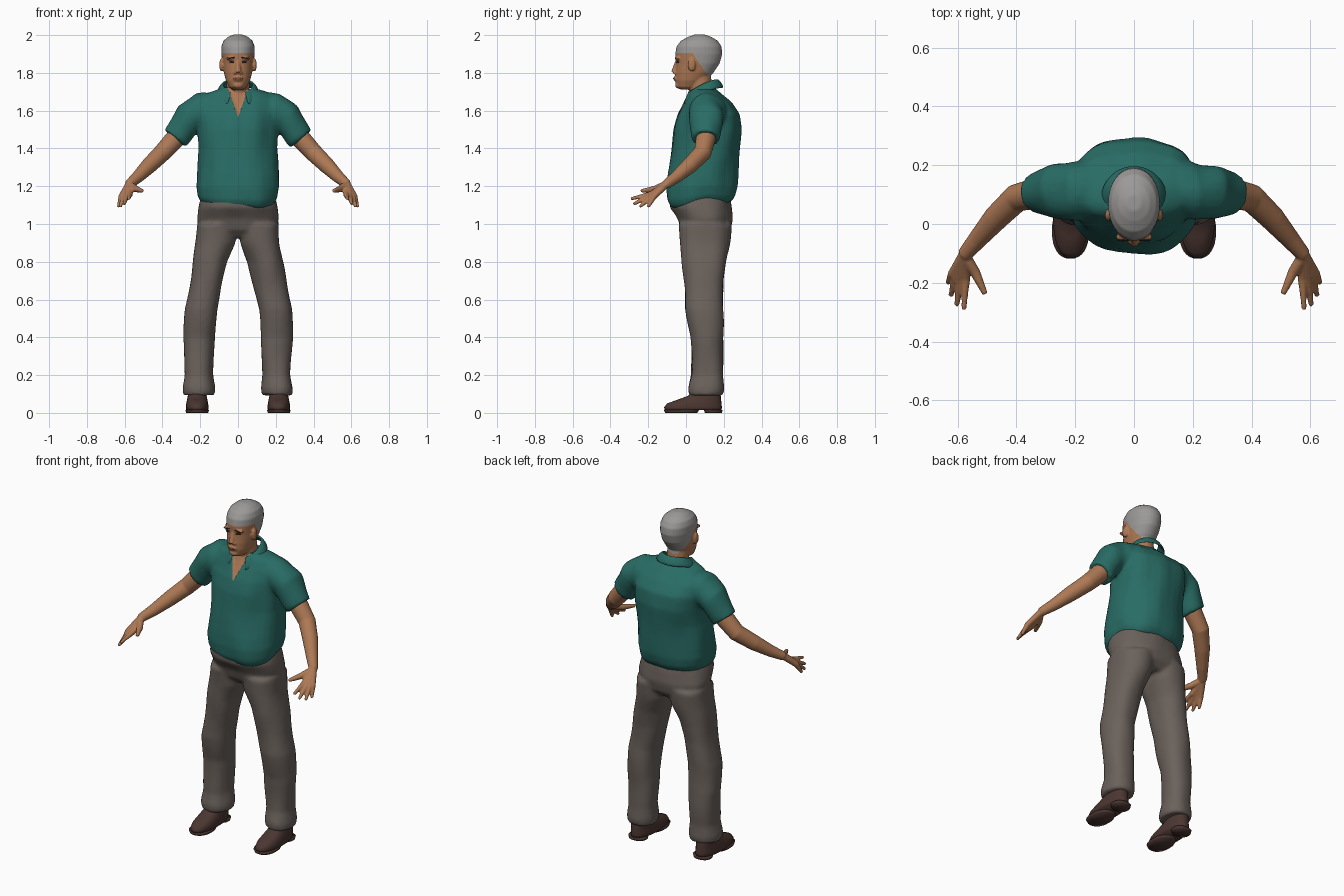
import bpy, bmesh, math
from mathutils import Vector, noise
from mathutils.bvhtree import BVHTree

cube = bpy.data.objects.get("Cube")
if cube:
    bpy.data.objects.remove(cube, do_unlink=True)


def material(name, rgb):
    m = bpy.data.materials.new(name)
    m.use_nodes = True
    m.diffuse_color = (*rgb, 1)
    bsdf = m.node_tree.nodes["Principled BSDF"]
    bsdf.inputs["Base Color"].default_value = (*rgb, 1)
    bsdf.inputs["Roughness"].default_value = 0.8
    return m


SKIN = material("skin", (0.42, 0.19, 0.09))
TEAL = material("teal cloth", (0.022, 0.15, 0.13))
GREY = material("grey brown cloth", (0.145, 0.12, 0.105))
HAIR = material("grey hair", (0.33, 0.32, 0.31))
LEATHER = material("brown leather", (0.07, 0.037, 0.031))
DARK = material("dark brown", (0.03, 0.018, 0.014))
LIPS = material("lips", (0.30, 0.115, 0.065))


def loft(bm, rings, n=32, power=2.0):
    """Closed skin through rings of (centre, half axis u, half axis v)."""
    def bend(c):
        return math.copysign(abs(c) ** (2 / power), c)
    loops = []
    for c, u, v in rings:
        angles = [2 * math.pi * i / n for i in range(n)]
        loops.append([bm.verts.new(c + u * bend(math.cos(a)) + v * bend(math.sin(a))) for a in angles])
    faces = [bm.faces.new(loops[0][::-1]), bm.faces.new(loops[-1])]
    for a, b in zip(loops, loops[1:]):
        for i in range(n):
            j = (i + 1) % n
            faces.append(bm.faces.new((a[i], a[j], b[j], b[i])))
    bmesh.ops.recalc_face_normals(bm, faces=faces)


def stack(bm, rows, x=0, power=2.3):
    """Level rings from rows of (z, front y, back y, half width[, centre x])."""
    rings = []
    for z, y0, y1, w, *cx in rows:
        c = Vector((x * cx[0] if cx else x, (y0 + y1) / 2, z))
        rings.append((c, Vector((w, 0, 0)), Vector((0, (y1 - y0) / 2, 0))))
    loft(bm, rings, power=power)


def tube(bm, path, s=1, n=20):
    """Round limb through points (x, y, z, radius), flipped in x by s."""
    pts = [Vector((s * p[0], p[1], p[2])) for p in path]
    rings = []
    for i, p in enumerate(pts):
        t = (pts[min(i + 1, len(pts) - 1)] - pts[max(i - 1, 0)]).normalized()
        u = t.cross(Vector((0.3, 1, 0.2))).normalized()
        rings.append((p, u * path[i][3], t.cross(u) * path[i][3]))
    loft(bm, rings, n)


def ball(bm, centre, size):
    r = bmesh.ops.create_uvsphere(bm, u_segments=20, v_segments=12, radius=1)
    for v in r["verts"]:
        v.co = Vector(centre) + Vector(a * b for a, b in zip(v.co, size))


def make(name, bm, *mats):
    mesh = bpy.data.meshes.new(name)
    bm.to_mesh(mesh)
    bm.free()
    for m in mats:
        mesh.materials.append(m)
    mesh.shade_smooth()
    obj = bpy.data.objects.new(name, mesh)
    bpy.context.scene.collection.objects.link(obj)
    return obj


def fuse(obj, voxel, smooth):
    """Melt overlapping parts into one skin and bake it; returns a bmesh."""
    mod = obj.modifiers.new("fuse", "REMESH")
    mod.mode, mod.voxel_size = "VOXEL", voxel
    mod = obj.modifiers.new("soften", "SMOOTH")
    mod.iterations = smooth
    deps = bpy.context.evaluated_depsgraph_get()
    mesh = bpy.data.meshes.new_from_object(obj.evaluated_get(deps))
    obj.modifiers.clear()
    bm = bmesh.new()
    bm.from_mesh(mesh)
    bpy.data.meshes.remove(mesh)
    bm.normal_update()
    return bm


def store(obj, bm):
    bm.to_mesh(obj.data)
    bm.free()
    obj.data.shade_smooth()


def folds(bm, amount, scale):
    for v, nrm in [(v, v.normal.copy()) for v in bm.verts]:
        p = Vector(a * b for a, b in zip(v.co, scale))
        v.co += nrm * amount * noise.noise(p)


def cut(bm, point, normal, keep=lambda v: True):
    verts = [v for v in bm.verts if keep(v)]
    faces = {f for v in verts for f in v.link_faces}
    edges = {e for f in faces for e in f.edges}
    geom = list({v for f in faces for v in f.verts}) + list(edges) + list(faces)
    bmesh.ops.bisect_plane(bm, geom=geom, plane_co=point, plane_no=normal, dist=1e-5)


# Trousers: hips and two legs melted together
bm = bmesh.new()
stack(bm, [(0.93, 0.02, 0.2, 0.12), (0.97, -0.025, 0.235, 0.2), (1.03, -0.045, 0.25, 0.215),
           (1.09, -0.085, 0.245, 0.208), (1.17, -0.08, 0.23, 0.19)])
LEG = [(0.095, 0.02, 0.195, 0.08, 0.207), (0.13, 0.015, 0.2, 0.084, 0.207),
       (0.2, 0.03, 0.192, 0.074, 0.205), (0.4, 0.028, 0.198, 0.083, 0.206),
       (0.55, -0.002, 0.195, 0.087, 0.195), (0.7, -0.012, 0.198, 0.09, 0.167),
       (0.8, -0.018, 0.21, 0.092, 0.147), (0.9, -0.027, 0.228, 0.107, 0.118),
       (1.0, -0.035, 0.243, 0.106, 0.11)]
for s in (1, -1):
    stack(bm, LEG, s)
trousers = make("trousers", bm, GREY)
bm = fuse(trousers, 0.011, 5)
folds(bm, 0.010, (9, 9, 5))
store(trousers, bm)

# Shirt: torso and sleeves melted together
bm = bmesh.new()
stack(bm, [(1.12, -0.085, 0.235, 0.195), (1.15, -0.102, 0.255, 0.213), (1.2, -0.105, 0.268, 0.222),
           (1.3, -0.088, 0.278, 0.213), (1.4, -0.073, 0.285, 0.208), (1.5, -0.06, 0.29, 0.215),
           (1.58, -0.04, 0.278, 0.225), (1.64, -0.015, 0.24, 0.215), (1.685, 0.005, 0.195, 0.17),
           (1.72, 0.015, 0.165, 0.09)])
for s in (1, -1):
    tube(bm, [(0.12, 0.115, 1.59, 0.105), (0.2, 0.115, 1.592, 0.1), (0.26, 0.112, 1.56, 0.088),
              (0.3, 0.108, 1.505, 0.076), (0.335, 0.105, 1.455, 0.071)], s)
shirt = make("shirt", bm, TEAL, SKIN)
bm = fuse(shirt, 0.01, 4)
folds(bm, 0.014, (9, 9, 4))
# hem hangs lower in front
for v in bm.verts:
    if v.co.z < 1.25:
        v.co.z -= (1.25 - v.co.z) * max(0, 0.12 - v.co.y) * 1.1
# open neck, cut as a V
NECK, SLOPE = Vector((0, 0, 1.565)), 0.36
for s in (1, -1):
    cut(bm, NECK, Vector((s, 0, -SLOPE)), lambda v: v.co.y < 0.06 and v.co.z > 1.5)
for f in bm.faces:
    c = f.calc_center_median()
    f.material_index = int(c.y < 0.05 and abs(c.x) < SLOPE * (c.z - NECK.z))
for v in bm.verts:
    if all(f.material_index for f in v.link_faces):
        v.co.y += 0.01
store(shirt, bm)

# Folded collar, open in front
bm = bmesh.new()
strips = []
for i in range(33):
    t = (i / 32 * 2 - 1)
    a = t * math.radians(152)
    front = (1 - math.cos(a)) / 2
    drop = 0.045 + 0.03 * front ** 3
    top = Vector((math.sin(a) * 0.075, 0.085 + math.cos(a) * 0.078, 1.765 - 0.075 * front ** 1.5))
    low = Vector((math.sin(a) * 0.113, 0.085 + math.cos(a) * 0.112, top.z - drop))
    mid = top.lerp(low, 0.4) + Vector((0, 0, 0.008))
    strips.append([bm.verts.new(p) for p in (top, mid, low)])
for a, b in zip(strips, strips[1:]):
    for k in range(2):
        bm.faces.new((a[k], a[k + 1], b[k + 1], b[k]))
collar = make("collar", bm, TEAL)
mod = collar.modifiers.new("thickness", "SOLIDIFY")
mod.thickness, mod.offset = 0.012, 0
mod = collar.modifiers.new("round", "SUBSURF")
mod.levels = mod.render_levels = 1

# Arms with hands
WRIST = (0.577, -0.105, 1.21, 0.025)
FINGERS = [((0.572, -0.185, 1.158), (0.578, -0.285, 1.135)), ((0.59, -0.19, 1.15), (0.602, -0.272, 1.108)),
           ((0.606, -0.183, 1.145), (0.622, -0.24, 1.095)), ((0.618, -0.17, 1.145), (0.632, -0.198, 1.095))]
for side, s in (("left", 1), ("right", -1)):
    bm = bmesh.new()
    tube(bm, [(0.26, 0.11, 1.55, 0.05), (0.33, 0.105, 1.455, 0.053), (0.4, 0.088, 1.378, 0.048),
              (0.47, 0.02, 1.31, 0.043), (0.53, -0.05, 1.25, 0.033), WRIST], s)
    for knuckle, tip in FINGERS:
        tube(bm, [WRIST[:3] + (0.02,), (*knuckle, 0.016), (*tip, 0.009)], s, 12)
        ball(bm, (s * tip[0], *tip[1:]), (0.009, 0.009, 0.009))
    tube(bm, [WRIST[:3] + (0.02,), (0.54, -0.165, 1.185, 0.018), (0.506, -0.238, 1.175, 0.01)], s, 12)
    arm = make(side + "_arm", bm, SKIN)
    store(arm, fuse(arm, 0.005, 4))

# Shoes: upper, sole and heel
for side, s in (("left", 1), ("right", -1)):
    bm = bmesh.new()
    stack(bm, [(0.014, -0.112, 0.188, 0.058), (0.03, -0.116, 0.19, 0.06), (0.05, -0.1, 0.188, 0.058),
               (0.07, -0.045, 0.186, 0.054), (0.09, 0.01, 0.184, 0.05), (0.12, 0.035, 0.18, 0.046)], s * 0.216)
    make(side + "_shoe", bm, LEATHER)
    bm = bmesh.new()
    stack(bm, [(0, -0.11, 0.06, 0.058), (0.016, -0.118, 0.07, 0.063)], s * 0.216)
    stack(bm, [(0, 0.1, 0.19, 0.052), (0.016, 0.095, 0.194, 0.056)], s * 0.216)
    make(side + "_sole", bm, LEATHER)

# Head, neck, nose and ears
bm = bmesh.new()
stack(bm, [(1.712, -0.03, 0.04, 0.03), (1.725, -0.048, 0.07, 0.047), (1.76, -0.056, 0.105, 0.064),
           (1.8, -0.056, 0.145, 0.075), (1.85, -0.053, 0.178, 0.083), (1.9, -0.057, 0.192, 0.088),
           (1.94, -0.05, 0.188, 0.088), (1.97, -0.027, 0.168, 0.077), (1.99, 0.01, 0.135, 0.054),
           (2.003, 0.045, 0.1, 0.024)], power=2.1)
tube(bm, [(0, 0.095, 1.6, 0.068), (0, 0.08, 1.7, 0.062), (0, 0.07, 1.8, 0.06)])
tube(bm, [(0, -0.046, 1.865, 0.01), (0, -0.056, 1.83, 0.013), (0, -0.062, 1.802, 0.018)], n=12)
ball(bm, (0, -0.056, 1.77), (0.026, 0.01, 0.014))
ball(bm, (0, -0.04, 1.735), (0.028, 0.018, 0.018))
for s in (1, -1):
    ball(bm, (s * 0.014, -0.056, 1.8), (0.01, 0.012, 0.009))
    ball(bm, (s * 0.034, -0.044, 1.876), (0.03, 0.014, 0.009))
    ball(bm, (s * 0.088, 0.03, 1.842), (0.011, 0.021, 0.035))
head = make("head", bm, SKIN, HAIR)
bm = fuse(head, 0.005, 4)
# cropped hair above the hairline and behind the ears
LINE = Vector((0, 0.035, 1.905))
cut(bm, LINE, Vector((0, 0, 1)), lambda v: v.co.z > 1.7)
cut(bm, LINE, Vector((0, 1.5, 1)), lambda v: v.co.z > 1.7)
for f in bm.faces:
    d = f.calc_center_median() - LINE
    f.material_index = int(d.z > 0 or (d.z + 1.5 * d.y > 0 and d.z > -0.135))
surface = BVHTree.FromBMesh(bm)
store(head, bm)


# Painted face details laid on the skin
def face_plate(name, x, z, w, h, mat, tilt=0):
    bm = bmesh.new()
    ball(bm, (0, 0, 0), (w, h, 0.003))
    obj = make(name, bm, mat)
    hit, nrm, *_ = surface.ray_cast(Vector((x, -1, z)), Vector((0, 1, 0)))
    turn = nrm.to_track_quat("Z", "Y")
    obj.location = hit
    obj.rotation_euler = turn.to_euler()
    obj.rotation_euler.rotate_axis("Z", tilt)


for side, s in (("left", 1), ("right", -1)):
    face_plate(side + "_eye", s * 0.034, 1.857, 0.015, 0.005, DARK)
    face_plate(side + "_eyebrow", s * 0.036, 1.879, 0.021, 0.004, DARK, -s * 0.1)
face_plate("mouth", 0, 1.77, 0.024, 0.005, LIPS)
